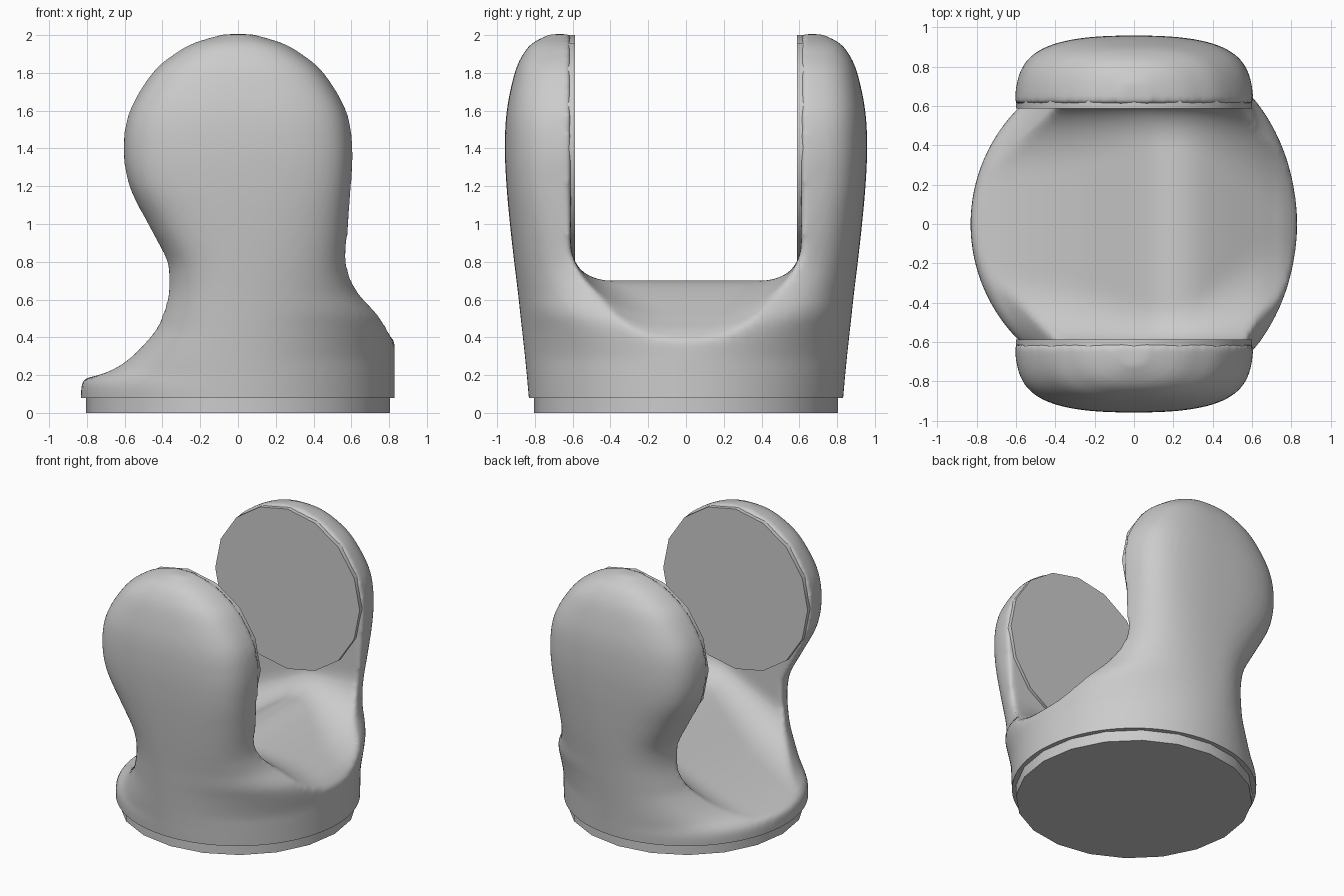
import bpy, bmesh, math
from mathutils import Matrix, Vector

if "Cube" in bpy.data.objects:
    bpy.data.objects.remove(bpy.data.objects["Cube"])


def link(name, bm):
    me = bpy.data.meshes.new(name)
    bmesh.ops.recalc_face_normals(bm, faces=bm.faces)
    bm.to_mesh(me)
    bm.free()
    ob = bpy.data.objects.new(name, me)
    bpy.context.collection.objects.link(ob)
    return ob


def loft(name, rings):
    bm = bmesh.new()
    vs = [[bm.verts.new(p) for p in r] for r in rings]
    n = len(vs[0])
    for a, b in zip(vs, vs[1:]):
        for i in range(n):
            bm.faces.new((a[i], a[(i + 1) % n], b[(i + 1) % n], b[i]))
    bm.faces.new(vs[0])
    bm.faces.new(vs[-1])
    return link(name, bm)


def spline(rows, steps):
    # Catmull-Rom interpolation through rows of numbers
    out = []
    for i in range(len(rows) - 1):
        a, b, c, d = (rows[max(0, min(len(rows) - 1, i + k))] for k in (-1, 0, 1, 2))
        for s in range(steps):
            t = s / steps
            out.append([q + .5 * t * (r - p + t * (2*p - 5*q + 4*r - w + t * (3*(q - r) + w - p)))
                        for p, q, r, w in zip(a, b, c, d)])
    out.append(list(rows[-1]))
    return out


def smooth(ob, angle=35):
    bpy.ops.object.select_all(action='DESELECT')
    ob.select_set(True)
    bpy.context.view_layer.objects.active = ob
    bpy.ops.object.shade_smooth_by_angle(angle=math.radians(angle))


# Fork body slices: z, left x, right x, half depth y, squareness left and right
slices = [
    (0, .83, .83, .825, 2, 2), (.14, .83, .83, .838, 2, 2),
    (.19, .8, .83, .842, 2, 2), (.23, .7, .83, .846, 2.2, 2),
    (.3, .595, .83, .853, 2.5, 2), (.42, .49, .825, .866, 2.8, 2.1),
    (.5, .445, .79, .875, 3, 2.3), (.62, .4, .67, .888, 3.3, 2.9),
    (.72, .385, .61, .9, 3.6, 3.5), (.82, .395, .588, .912, 4, 4),
    (1, .485, .593, .932, 4.5, 4.5), (1.2, .58, .603, .95, 5, 5),
    (1.4, .611, .611, .959, 5, 5), (1.6, .578, .578, .949, 5, 5),
    (1.8, .46, .46, .907, 5, 5), (1.9, .345, .345, .862, 5, 5),
    (1.96, .24, .24, .81, 5, 5), (2.005, .09, .09, .72, 5, 5)]
rings = []
for z, l, r, y, nl, nr in spline(slices, 4):
    ring = []
    for i in range(96):
        c, s = math.cos(i * math.tau / 96), math.sin(i * math.tau / 96)
        w, n = (r, nr) if c >= 0 else (l, nl)
        ring.append((math.copysign(w * abs(c) ** (2 / (2 + (n - 2) / 6)), c),
                     math.copysign(y * abs(s) ** (2 / (2 + (n - 2) * 2.6)), s), z))
    rings.append(ring)
body = loft("fork_body", rings)

# Slot between the arms, with a ramped floor: x, floor z, corner radius
floor = [(-1, .16, .35), (-.8, .185, .36), (-.6, .25, .36), (-.3, .41, .32), (0, .61, .23),
         (.12, .68, .21), (.22, .7, .21), (.32, .685, .25), (.45, .625, .36),
         (.6, .54, .48), (.7, .48, .52), (.8, .41, .52), (1, .2, .52)]
rings = []
for x, z, r in spline(floor, 4):
    half = [(.61 - r + r * math.sin(a), z + r * .75 * (1 - math.cos(a)))
            for a in [k * math.pi / 20 for k in range(11)]] + [(.61, 2.3)]
    rings.append([(x, y, h) for y, h in half] + [(x, -y, h) for y, h in reversed(half)])
slot = loft("slot_cutter", rings)
slot.hide_render = True

cut = body.modifiers.new("slot", 'BOOLEAN')
cut.operation, cut.object, cut.solver = 'DIFFERENCE', slot, 'EXACT'
rm = body.modifiers.new("remesh", 'REMESH')
rm.mode, rm.voxel_size = 'VOXEL', .02
sm = body.modifiers.new("soften", 'SMOOTH')
sm.factor, sm.iterations = .5, 7

# Bake the softened body and trim its underside flat
dg = bpy.context.evaluated_depsgraph_get()
bm = bmesh.new()
bm.from_mesh(bpy.data.meshes.new_from_object(body.evaluated_get(dg)))
bpy.data.objects.remove(body)
bpy.data.objects.remove(slot)
bmesh.ops.bisect_plane(bm, geom=bm.verts[:] + bm.edges[:] + bm.faces[:],
                       plane_co=Vector((0, 0, .08)), plane_no=Vector((0, 0, -1)),
                       clear_outer=True)
bmesh.ops.holes_fill(bm, edges=[e for e in bm.edges if e.is_boundary], sides=0)
smooth(link("fork_body", bm), 50)


def disc(name, sides, radius, depth, matrix):
    bm = bmesh.new()
    bmesh.ops.create_cone(bm, cap_ends=True, segments=sides, radius1=radius,
                          radius2=radius, depth=depth, matrix=matrix)
    smooth(link(name, bm))


# Base plate and the two inner joint pads
disc("base_plate", 20, .805, .12, Matrix.Translation((0, 0, .06)))
for name, s in (("front_pad", -1), ("back_pad", 1)):
    disc(name, 16, .6, .06, Matrix.Translation((0, s * .617, 1.4))
         @ Matrix.Rotation(math.pi / 2, 4, 'X'))
